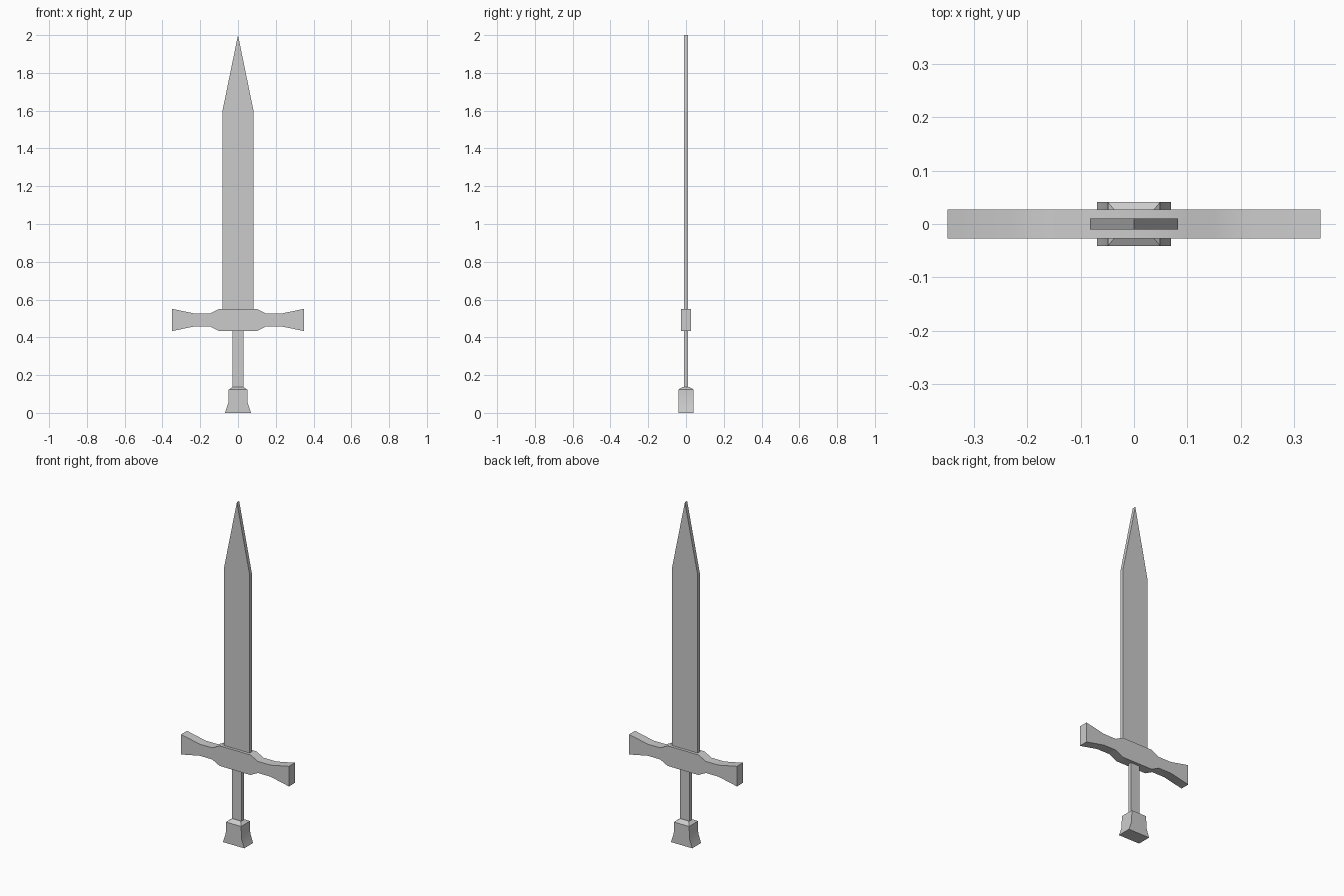
import bpy, bmesh, math

if "Cube" in bpy.data.objects:
    bpy.data.objects.remove(bpy.data.objects["Cube"])


def finish(name, bm, smooth=None):
    bmesh.ops.recalc_face_normals(bm, faces=bm.faces)
    mesh = bpy.data.meshes.new(name)
    bm.to_mesh(mesh)
    bm.free()
    ob = bpy.data.objects.new(name, mesh)
    bpy.context.collection.objects.link(ob)
    if smooth:
        bpy.ops.object.select_all(action='DESELECT')
        ob.select_set(True)
        bpy.context.view_layer.objects.active = ob
        bpy.ops.object.shade_smooth_by_angle(angle=math.radians(smooth))
    return ob


def loft(name, sections, smooth=None):
    """Join closed rings of equal length, capping both ends."""
    bm = bmesh.new()
    rings = [[bm.verts.new(p) for p in s] for s in sections]
    for a, b in zip(rings, rings[1:]):
        n = len(a)
        for i in range(n):
            j = (i + 1) % n
            bm.faces.new((a[i], a[j], b[j], b[i]))
    bm.faces.new(rings[0])
    bm.faces.new(rings[-1])
    return finish(name, bm, smooth)


def rect_z(hx, hy, z):
    return [(-hx, -hy, z), (hx, -hy, z), (hx, hy, z), (-hx, hy, z)]


def rect_x(x, hy, z0, z1):
    return [(x, -hy, z0), (x, hy, z0), (x, hy, z1), (x, -hy, z1)]


# Blade: flat slab with a wedge tip
outline = [(-0.083, 0.54), (0.083, 0.54), (0.083, 1.595), (0, 2.0), (-0.083, 1.595)]
loft("blade", [[(x, y, z) for x, z in outline] for y in (-0.0105, 0.0105)])

# Crossguard: pinched arms flaring to the ends, mirrored about the centre
half = [(0.10, 0.059), (0.148, 0.034), (0.23, 0.034), (0.35, 0.059)]
stations = [(-x, h) for x, h in reversed(half)] + half
loft("crossguard", [rect_x(x, 0.0275, 0.492 - h, 0.492 + h) for x, h in stations], 30)

# Grip
loft("grip", [rect_z(0.03, 0.0105, z) for z in (0.13, 0.44)])

# Pommel: flared foot, straight body, chamfered shoulders
loft("pommel", [rect_z(0.069, 0.041, 0), rect_z(0.051, 0.041, 0.053),
                rect_z(0.049, 0.041, 0.123), rect_z(0.03, 0.018, 0.137)], 30)
